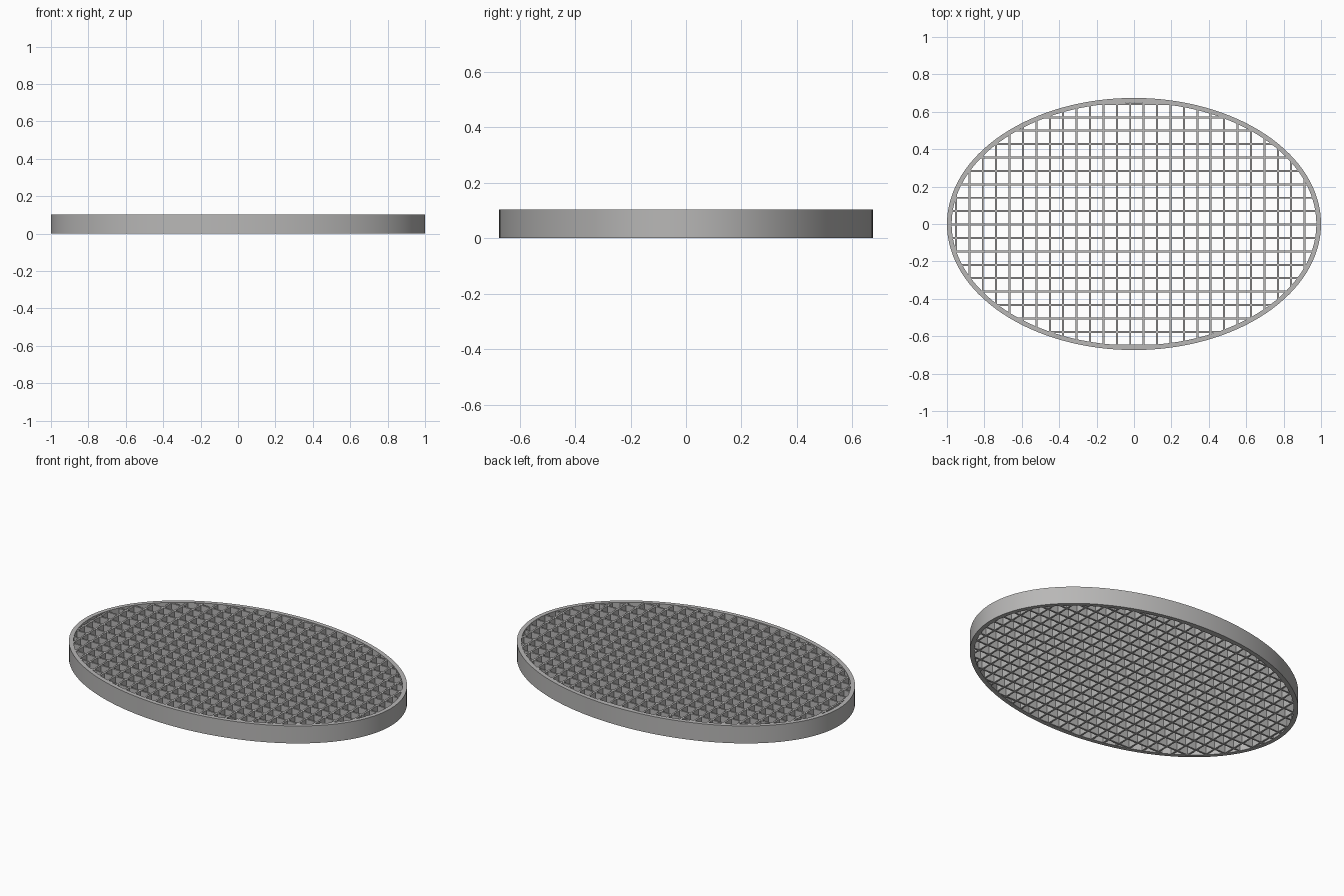
import bpy
import bmesh
from math import cos, sin, pi, sqrt, radians

cube = bpy.data.objects.get("Cube")
if cube:
    bpy.data.objects.remove(cube, do_unlink=True)

HEIGHT = 0.103
HALF_X, HALF_Y = 1.0, 0.674   # outer ellipse
RIM = 0.025                   # rim wall thickness
PITCH = 0.0717                # grid spacing
BAR = 0.0105                  # bar thickness
SEGMENTS = 128

metal = bpy.data.materials.new("grey_metal")
metal.use_nodes = True
colour = (0.48, 0.475, 0.47, 1)
metal.diffuse_color = colour
metal.node_tree.nodes["Principled BSDF"].inputs["Base Color"].default_value = colour


def finish(name, bm):
    bmesh.ops.recalc_face_normals(bm, faces=bm.faces)
    mesh = bpy.data.meshes.new(name)
    bm.to_mesh(mesh)
    bm.free()
    mesh.materials.append(metal)
    obj = bpy.data.objects.new(name, mesh)
    bpy.context.collection.objects.link(obj)
    return obj


# Oval rim: a rectangular section swept round the ellipse
bm = bmesh.new()
rings = []
for i in range(SEGMENTS):
    a = 2 * pi * i / SEGMENTS
    rings.append([bm.verts.new(((HALF_X - inset) * cos(a), (HALF_Y - inset) * sin(a), z))
                  for inset, z in ((0, 0), (0, HEIGHT), (RIM, HEIGHT), (RIM, 0))])
for i, ring in enumerate(rings):
    following = rings[(i + 1) % SEGMENTS]
    for j in range(4):
        k = (j + 1) % 4
        bm.faces.new((ring[j], following[j], following[k], ring[k]))
rim = finish("rim", bm)
bpy.ops.object.select_all(action="DESELECT")
rim.select_set(True)
bpy.context.view_layer.objects.active = rim
bpy.ops.object.shade_smooth_by_angle(angle=radians(30))


# Upright bars, each ending inside the rim wall
def bars(name, offset, across, along, lengthwise):
    bm = bmesh.new()
    low, high = 0.001, HEIGHT - 0.003
    for k in range(-14, 15):
        p = offset + k * PITCH
        if abs(p) - BAR / 2 >= across - RIM:
            continue
        mid = across - RIM / 2
        half = (along - RIM / 2) * sqrt(max(0, 1 - (p / mid) ** 2))
        size = (2 * half, BAR) if lengthwise else (BAR, 2 * half)
        centre = (0, p) if lengthwise else (p, 0)
        for v in bmesh.ops.create_cube(bm, size=1)["verts"]:
            v.co = (centre[0] + v.co.x * size[0], centre[1] + v.co.y * size[1],
                    low + (v.co.z + 0.5) * (high - low))
    return finish(name, bm)


bars("long_grid_bars", -0.003, HALF_Y, HALF_X, True)
bars("cross_grid_bars", -0.02, HALF_X, HALF_Y, False)
